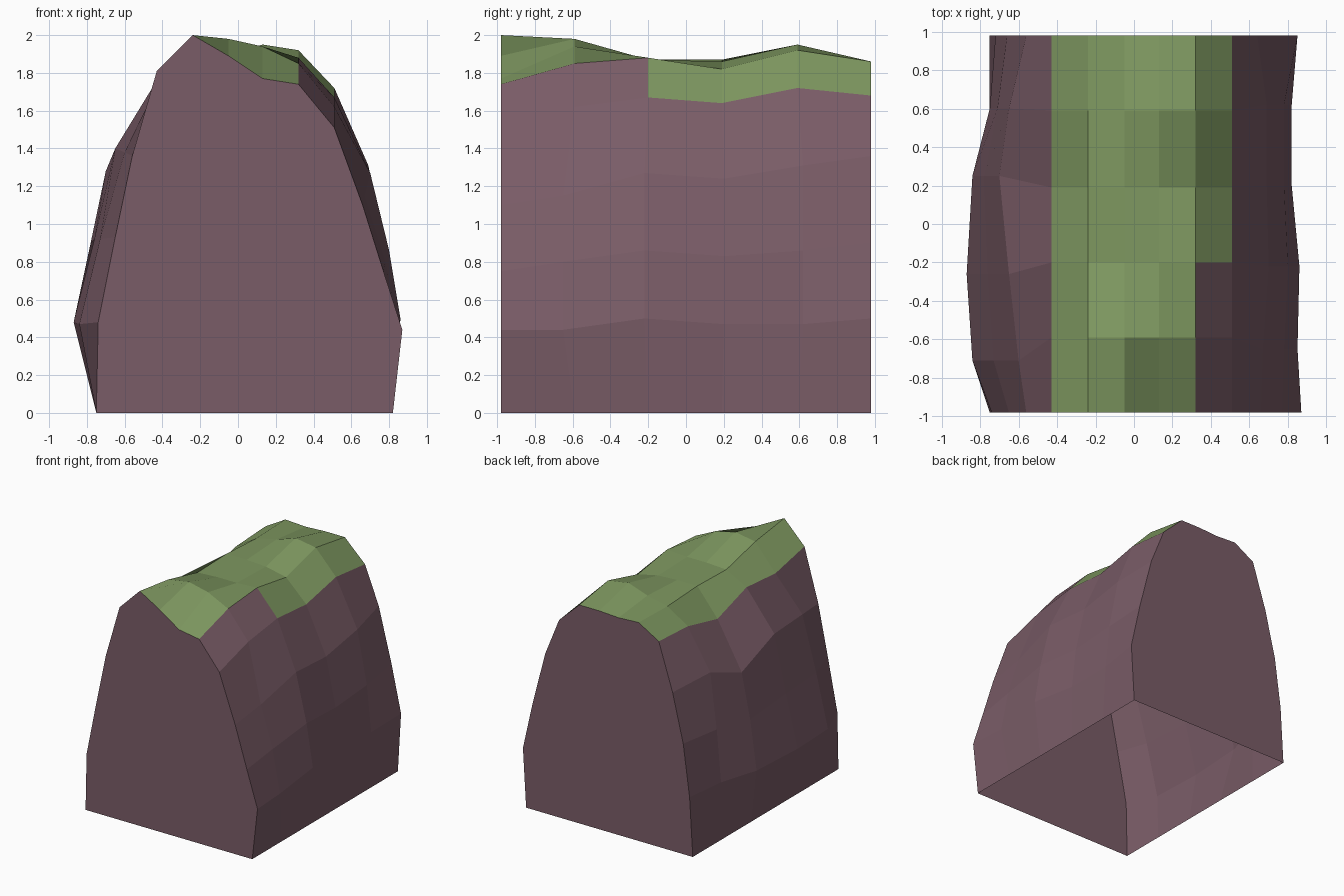
import bpy
import bmesh

cube = bpy.data.objects.get("Cube")
if cube:
    bpy.data.objects.remove(cube, do_unlink=True)


def make_material(name, colour):
    material = bpy.data.materials.new(name)
    material.use_nodes = True
    material.diffuse_color = (*colour, 1)
    shader = next(n for n in material.node_tree.nodes if n.type == "BSDF_PRINCIPLED")
    shader.inputs["Base Color"].default_value = (*colour, 1)
    return material


earth = make_material("muted maroon earth", (0.195, 0.108, 0.136))
grass = make_material("moss green grass", (0.21, 0.315, 0.118))

# All shape measurements are in hundredths; each row runs front to back
stations = [-98, -59, -20, 19, 59, 98]
left_stations = [-98, -71, -26, 25, 60, 98]
right_stations = [-98, -65, -22, 20, 62, 98]

# Left flank, bottom to top: sideways offsets and heights
left_rows = [
    ([-75] * 6, [0] * 6),
    ([-74, -84, -87, -84, -75, -72], [48, 47, 48, 48, 49, 50]),
    ([-65, -73, -76, -78, -71, -66], [93, 92, 92, 90, 93, 94]),
    ([-56, -60, -65, -70, -65, -56], [136, 138, 140, 128, 140, 135]),
]

# Crest columns: sideways position and heights
crest_columns = [
    (-43, [181, 173, 176, 164, 173, 175]),
    (-24, [200, 195, 186, 187, 185, 186]),
    (-5, [189, 198, 187, 187, 189, 185]),
    (13, [177, 194, 187, 186, 195, 186]),
    (32, [174, 185, 188, 182, 192, 186]),
    (51, [151, 162, 167, 164, 172, 168]),
]

# Right flank, top to bottom
right_rows = [
    ([66, 67, 70, 69, 69, 64], [110, 115, 127, 124, 131, 136]),
    ([77, 78, 80, 78, 78, 76], [75, 80, 86, 83, 86, 90]),
    ([87, 85, 86, 82, 82, 85], [44, 44, 50, 47, 47, 50]),
    ([82] * 6, [0] * 6),
]


def side_lines(rows, depths):
    lines = []
    for offsets, heights in rows:
        level_depths = stations if max(heights) == 0 else depths
        lines.append(list(zip(offsets, level_depths, heights)))
    return lines


lines = side_lines(left_rows, left_stations)
lines += [[(x, y, z) for y, z in zip(stations, heights)] for x, heights in crest_columns]
lines += side_lines(right_rows, right_stations)

# Skin the hill between neighbouring lines, leaving the underside open
bm = bmesh.new()
grid = [[bm.verts.new([c / 100 for c in point]) for point in line] for line in lines]
first_crest = len(left_rows)
last_crest = first_crest + len(crest_columns) - 1
for i in range(len(grid) - 1):
    for j in range(len(stations) - 1):
        face = bm.faces.new((grid[i][j], grid[i][j + 1], grid[i + 1][j + 1], grid[i + 1][j]))
        on_crest = first_crest <= i < last_crest
        bare_shoulder = i == last_crest - 1 and j < 2
        face.material_index = int(on_crest and not bare_shoulder)

# Flat cut ends
bm.faces.new([line[0] for line in grid])
bm.faces.new([line[-1] for line in reversed(grid)])
bmesh.ops.recalc_face_normals(bm, faces=bm.faces[:])

mesh = bpy.data.meshes.new("grassy_hill_section")
bm.to_mesh(mesh)
bm.free()
mesh.materials.append(earth)
mesh.materials.append(grass)
hill = bpy.data.objects.new("grassy_hill_section", mesh)
bpy.context.collection.objects.link(hill)
